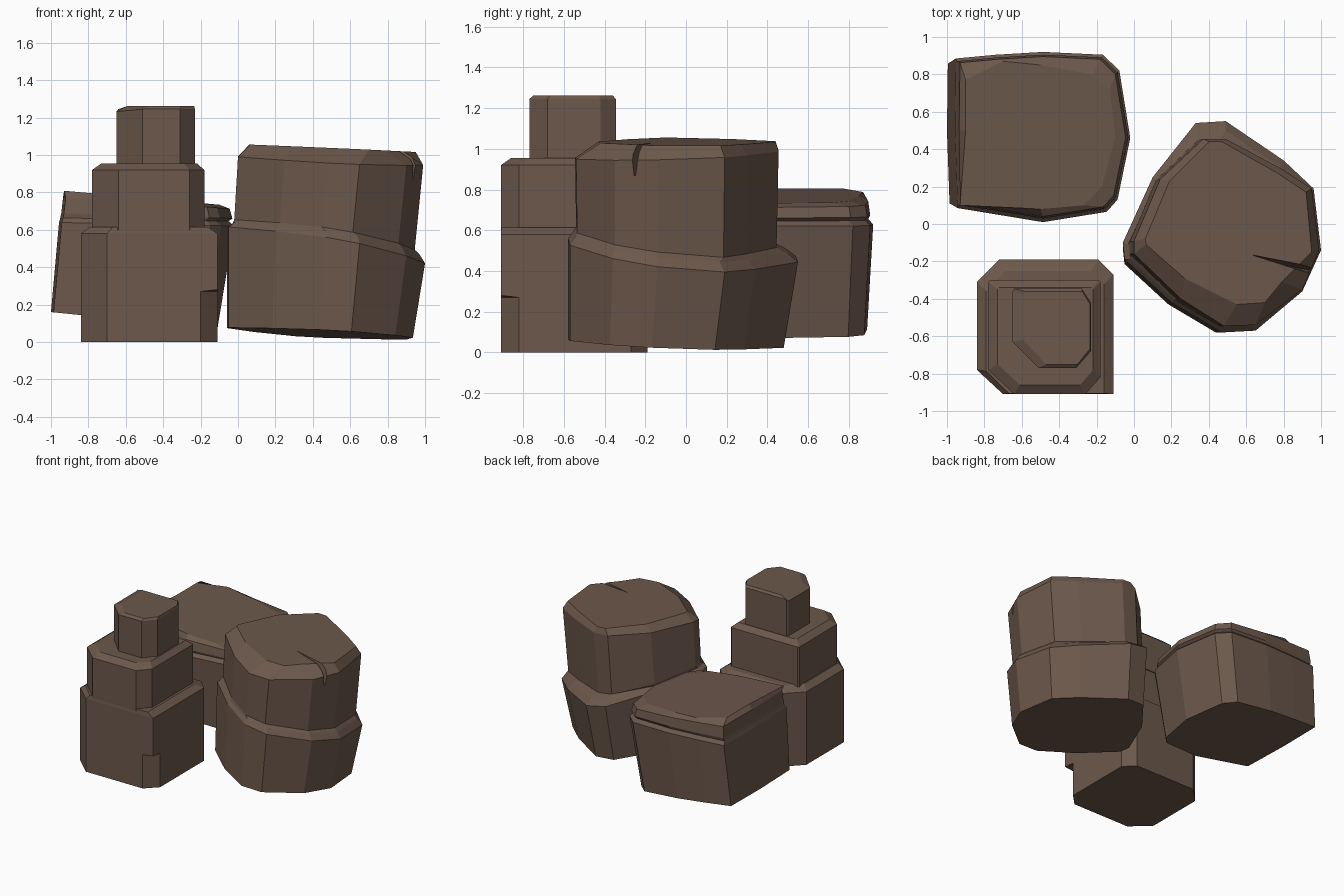
import bpy, bmesh
from mathutils import Vector

if "Cube" in bpy.data.objects:
    bpy.data.objects.remove(bpy.data.objects["Cube"])

stone = bpy.data.materials.new("brown stone")
stone.diffuse_color = (0.150, 0.098, 0.071, 1)
stone.use_nodes = True
stone.node_tree.nodes["Principled BSDF"].inputs["Base Color"].default_value = stone.diffuse_color


def fit(pts, x0, x1, y0, y1):
    """Rescale an outline so that it fills the given box."""
    xs, ys = [p[0] for p in pts], [p[1] for p in pts]
    ax, bx, ay, by = min(xs), max(xs), min(ys), max(ys)
    return [(x0 + (x - ax) / (bx - ax) * (x1 - x0),
             y0 + (y - ay) / (by - ay) * (y1 - y0)) for x, y in pts]


def loft(name, rings):
    """Skin rings of (outline, (z, slope in x, slope in y)) and cap both ends."""
    bm = bmesh.new()
    loops = [[bm.verts.new((x, y, a + b * x + c * y)) for x, y in pts]
             for pts, (a, b, c) in rings]
    n = len(loops[0])
    for lo, hi in zip(loops, loops[1:]):
        for i in range(n):
            j = (i + 1) % n
            bm.faces.new((lo[i], lo[j], hi[j], hi[i]))
    bm.faces.new(loops[0][::-1])
    bm.faces.new(loops[-1])
    bmesh.ops.remove_doubles(bm, verts=bm.verts, dist=0.0005)
    bmesh.ops.recalc_face_normals(bm, faces=bm.faces)
    me = bpy.data.meshes.new(name)
    bm.to_mesh(me)
    bm.free()
    me.materials.append(stone)
    ob = bpy.data.objects.new(name, me)
    bpy.context.collection.objects.link(ob)
    return ob


def flat(z):
    return (z, 0, 0)


# Stepped rock, lower block: the front right corner is chipped near the ground
chip = [(-.70, -.91), (-.20, -.91), (-.11, -.82), (-.11, -.27), (-.19, -.19),
        (-.72, -.19), (-.84, -.31), (-.84, -.78)]
whole = list(chip)
whole[1] = whole[2] = (-.11, -.91)
loft("stepped_rock_lower", [
    (chip, flat(0)), (chip, flat(.27)), (whole, flat(.28)), (whole, flat(.58)),
    (fit(whole, -.79, -.16, -.905, -.25), flat(.615))])

# Stepped rock, middle block
mid = [(-.64, -.91), (-.26, -.91), (-.18, -.82), (-.18, -.31), (-.19, -.30),
       (-.77, -.30), (-.78, -.31), (-.78, -.78)]
loft("stepped_rock_middle", [
    (mid, flat(.60)), (mid, flat(.92)),
    (fit(mid, -.73, -.22, -.86, -.34), flat(.955))])

# Stepped rock, upper block, with a slightly lower left edge
top = [(-.51, -.77), (-.31, -.77), (-.23, -.68), (-.23, -.42), (-.28, -.345),
       (-.64, -.345), (-.65, -.36), (-.65, -.63)]
upper = loft("stepped_rock_upper", [
    (top, flat(.94)), (top, flat(1.245)),
    (fit(top, -.59, -.235, -.75, -.36), flat(1.262))])
for v in upper.data.vertices:
    if v.co.z > 1.24 and v.co.x < -.64:
        v.co.z = 1.232

# Broad rock at the back left, tilted, with a ledge under its cap
broad = [(-.97, .085), (-.5, .01), (-.15, .065), (-.09, .13), (-.02, .46),
         (-.08, .82), (-.17, .905), (-.5, .92), (-.76, .905), (-.98, .885),
         (-.985, .5)]
cap = [(-.93, .10), (-.5, .08), (-.27, .10), (-.17, .20), (-.10, .47),
       (-.13, .72), (-.22, .80), (-.5, .85), (-.70, .87), (-.90, .77),
       (-.90, .5)]
loft("broad_rock", [
    (fit(broad, -1.0, -.11, .04, .89), (.06, -.1, 0)),
    (fit(broad, -.957, -.02, .01, .92), (.62, -.02, 0)),
    (fit(broad, -.95, -.05, .035, .895), (.645, -.02, 0)),
    (fit(broad, -.945, -.03, .03, .905), (.66, -.03, 0)),
    (fit(broad, -.935, -.045, .04, .895), (.71, -.07, 0)),
    (cap, (.725, -.09, 0))])

# Tall rock on the right: a leaning lower drum, a ledge and an upper drum
drum = [(-.06, -.10), (-.05, -.19), (.20, -.42), (.47, -.58), (.65, -.57),
        (.90, -.36), (1.0, -.14), (.96, .19), (.80, .34), (.49, .55),
        (.33, .54), (.10, .25)]
shoulder = [(0, -.09), (0, -.16), (.25, -.40), (.48, -.545), (.65, -.54),
            (.90, -.35), (.99, -.14), (.95, .19), (.78, .30), (.49, .455),
            (.37, .455), (.14, .24)]
crown = [(.06, -.08), (.065, -.11), (.27, -.29), (.55, -.43), (.70, -.42),
         (.79, -.31), (.95, -.15), (.92, .17), (.77, .27), (.47, .44),
         (.40, .44), (.19, .23)]
tall = loft("tall_rock", [
    (fit(drum, -.06, .935, -.58, .48), (.066, -.053, -.04)),
    (drum, (.587, -.18, -.10)),
    (fit(drum, -.03, .97, -.555, .50), (.615, -.165, -.10)),
    (fit(shoulder, -.02, .945, -.54, .445), (.635, -.165, -.10)),
    (shoulder, (.995, -.045, .03)),
    (crown, (1.058, -.045, -.005))])

# Wedge-shaped crack running in from the right edge of the tall rock
wedge = [(.63, -.165), (1.08, -.31), (1.08, -.25)]
keel = [(.82, -.225), (1.08, -.295), (1.08, -.275)]
cutter = loft("crack_cutter", [(keel, flat(.87)), (wedge, flat(1.03)),
                               (wedge, flat(1.12))])
cutter.hide_render = True
cutter.hide_set(True)
cut = tall.modifiers.new("crack", 'BOOLEAN')
cut.operation = 'DIFFERENCE'
cut.solver = 'EXACT'
cut.object = cutter
